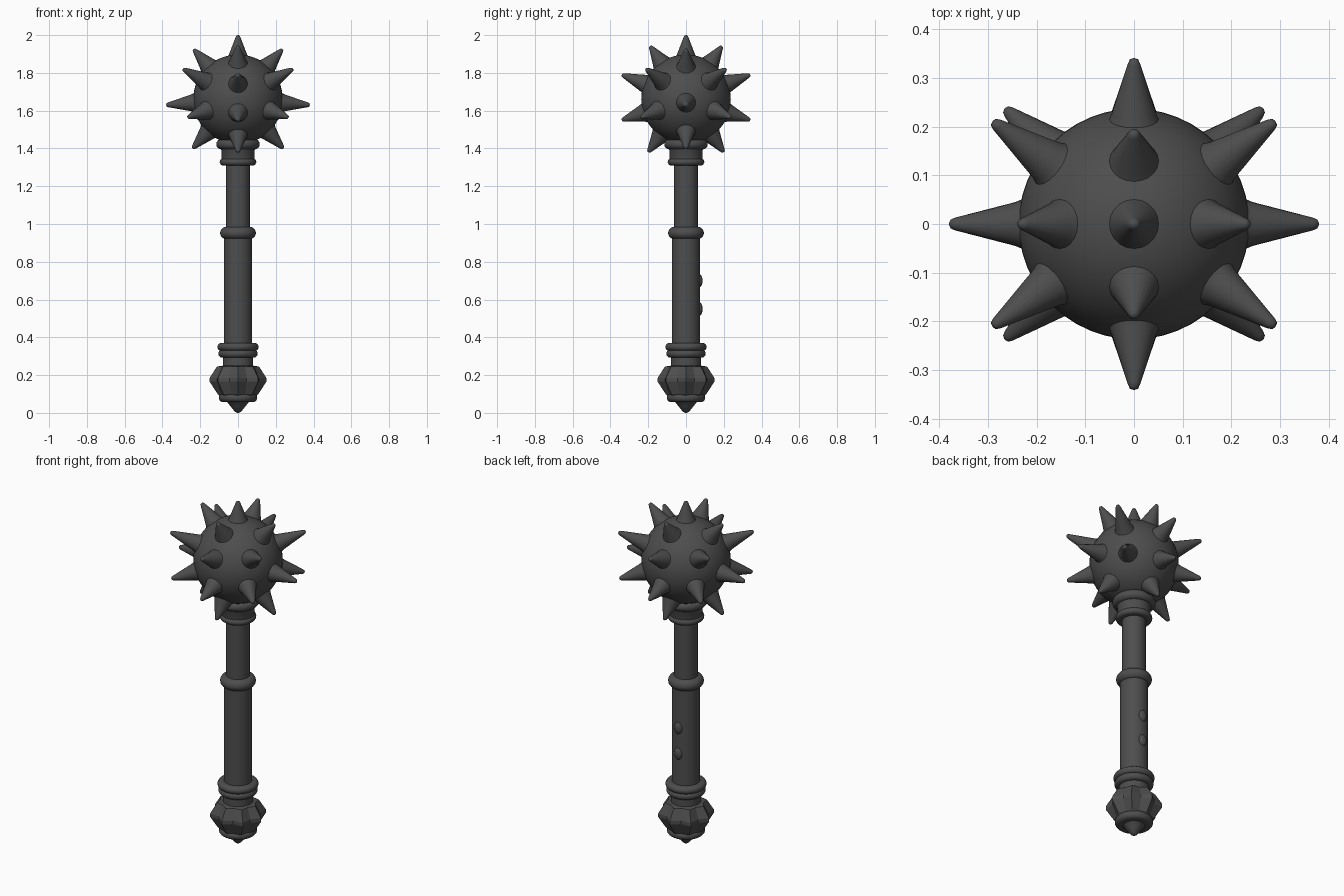
import bpy, bmesh, math
from mathutils import Vector

if "Cube" in bpy.data.objects:
    bpy.data.objects.remove(bpy.data.objects["Cube"])

iron = bpy.data.materials.new("dark iron")
iron.diffuse_color = (0.075, 0.075, 0.075, 1)
iron.use_nodes = True
iron.node_tree.nodes["Principled BSDF"].inputs["Base Color"].default_value = iron.diffuse_color


def finish(name, bm, angle=40):
    bmesh.ops.recalc_face_normals(bm, faces=bm.faces)
    me = bpy.data.meshes.new(name)
    bm.to_mesh(me)
    bm.free()
    ob = bpy.data.objects.new(name, me)
    bpy.context.collection.objects.link(ob)
    me.materials.append(iron)
    bpy.ops.object.select_all(action='DESELECT')
    ob.select_set(True)
    bpy.context.view_layer.objects.active = ob
    bpy.ops.object.shade_smooth_by_angle(angle=math.radians(angle))
    return ob


def lathe(name, profile, n=48, lobe=None, angle=40):
    """Revolve (radius, z) points; lobe scales the radius on every other segment."""
    bm = bmesh.new()
    rings = []
    for i, (r, z) in enumerate(profile):
        ring = []
        for k in range(n):
            a = 2 * math.pi * k / n
            rr = r * (lobe[i] if lobe and k % 2 else 1)
            ring.append(bm.verts.new((rr * math.cos(a), rr * math.sin(a), z)))
        rings.append(ring)
    for a, b in zip(rings, rings[1:]):
        for k in range(n):
            bm.faces.new((a[k], a[(k + 1) % n], b[(k + 1) % n], b[k]))
    bm.faces.new(rings[0])
    bm.faces.new(rings[-1])
    return finish(name, bm, angle)


def rounded_ring(name, z0, z1, r, inner):
    """Collar with a rounded rim."""
    h, c = (z1 - z0) / 2, (z0 + z1) / 2
    b = min(h, r - inner)
    pts = [(inner, z0)]
    for i in range(9):
        t = -math.pi / 2 + math.pi * i / 8
        pts.append((r - b + b * math.cos(t), c + h * math.sin(t)))
    return lathe(name, pts + [(inner, z1)])


# Head ball
CENTRE, R = Vector((0, 0, 1.66)), 0.237
bm = bmesh.new()
bmesh.ops.create_uvsphere(bm, u_segments=48, v_segments=32, radius=R)
bmesh.ops.translate(bm, verts=bm.verts, vec=CENTRE)
finish("head_ball", bm)

# Spikes, by tip position, mirrored in x and y
tips = [(0, 0, 2.0), (0.38, 0, 1.63),
        (0.235, 0, 1.925), (0, 0.19, 1.942),
        (0, 0.34, 1.79), (0, 0.34, 1.55),
        (0.29, 0.21, 1.82), (0.265, 0.237, 1.565),
        (0.24, 0, 1.40), (0, 0.2, 1.38)]
all_tips = sorted({(sx * x, sy * y, z) for x, y, z in tips
                   for sx in (1, -1) for sy in (1, -1)})
for i, t in enumerate(all_tips):
    d = Vector(t) - CENTRE
    L = d.length
    prof = [(0.062, 0.21), (0.052, 0.228), (0.045, 0.245),
            (0.013, L - 0.012), (0.009, L - 0.003), (0.003, L)]
    ob = lathe(f"spike_{i + 1}", prof, n=20)
    ob.rotation_mode = 'QUATERNION'
    ob.rotation_quaternion = d.to_track_quat('Z', 'Y')
    ob.location = CENTRE

# Shaft and grip
lathe("upper_shaft", [(0.063, 0.95), (0.063, 1.33)])
lathe("grip", [(0.075, 0.33), (0.075, 0.95)])

# Collar under the head
lathe("head_collar", [(0.08, 1.32), (0.088, 1.345), (0.088, 1.39), (0.10, 1.41), (0.10, 1.47)])
rounded_ring("head_collar_top", 1.395, 1.45, 0.115, 0.06)
rounded_ring("head_collar_bottom", 1.31, 1.347, 0.097, 0.05)

# Middle and lower rings
rounded_ring("middle_ring", 0.92, 0.985, 0.095, 0.05)
rounded_ring("grip_ring_top", 0.328, 0.37, 0.109, 0.05)
rounded_ring("grip_ring_bottom", 0.292, 0.335, 0.104, 0.05)
lathe("pommel_neck", [(0.08, 0.2), (0.08, 0.31)])

# Flanged pommel: eight pointed lobes
lathe("pommel", [(0.075, 0.07), (0.108, 0.10), (0.15, 0.165), (0.15, 0.185), (0.112, 0.245), (0.08, 0.25)],
      n=16, lobe=[1, 0.9, 0.8, 0.8, 0.85, 1], angle=20)
rounded_ring("pommel_base_ring", 0.057, 0.105, 0.102, 0.04)
lathe("pommel_tip", [(0.08, 0.07), (0.055, 0.055), (0.042, 0.038), (0.018, 0.008), (0.005, 0.0)], n=32)

# Two small studs on the back of the grip
for i, z in enumerate((0.70, 0.55)):
    bm = bmesh.new()
    bmesh.ops.create_uvsphere(bm, u_segments=16, v_segments=10, radius=1)
    bmesh.ops.scale(bm, verts=bm.verts, vec=(0.025, 0.018, 0.035))
    bmesh.ops.translate(bm, verts=bm.verts, vec=(0, 0.07, z))
    finish(f"grip_stud_{i + 1}", bm)
